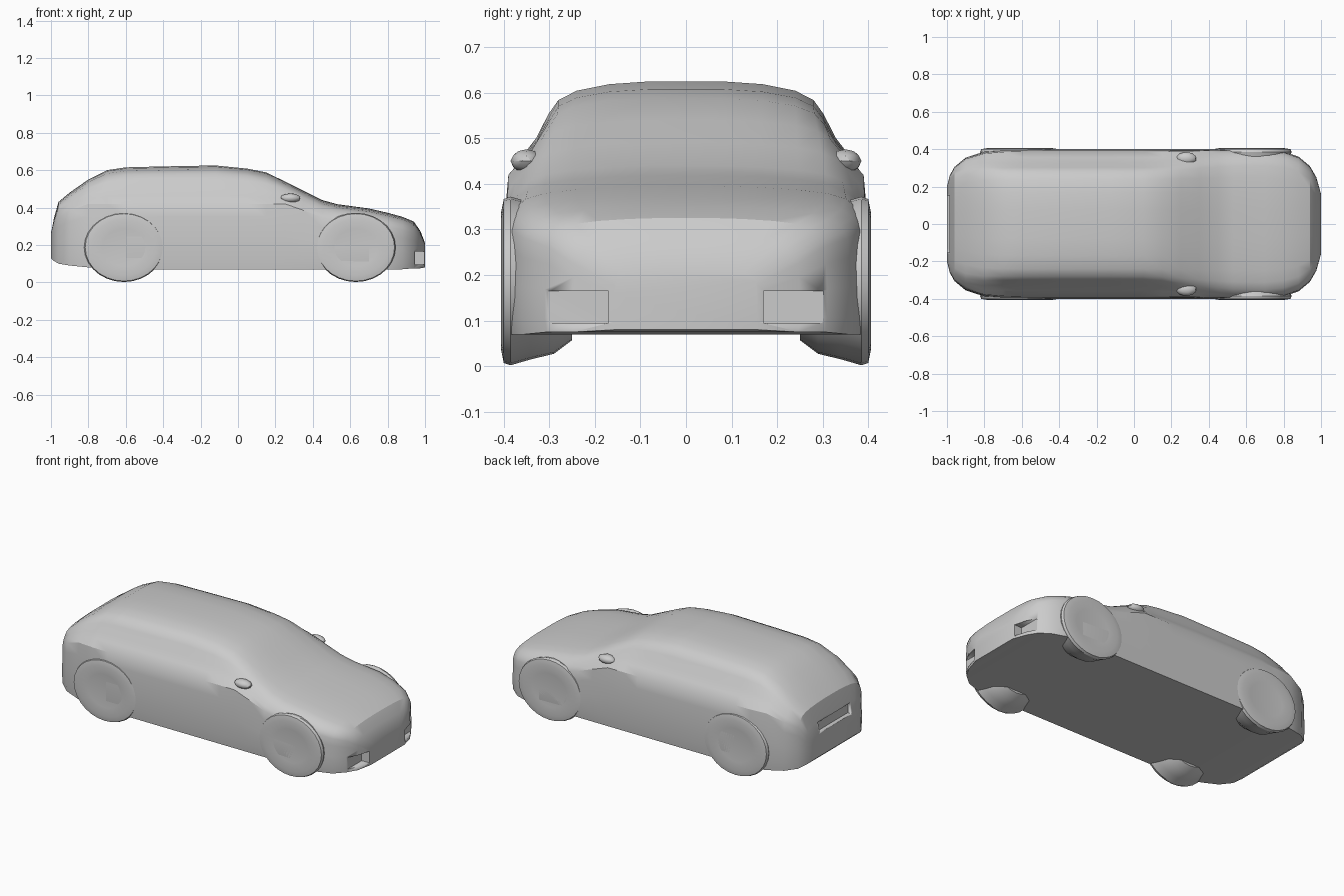
import bpy, bmesh, math
from mathutils import Matrix

cube = bpy.data.objects.get("Cube")
if cube:
    bpy.data.objects.remove(cube, do_unlink=True)

grey = bpy.data.materials.new("plain grey")
grey.use_nodes = True
colour = (0.6, 0.6, 0.6, 1)
grey.diffuse_color = colour
grey.node_tree.nodes["Principled BSDF"].inputs["Base Color"].default_value = colour


def finish(name, bm, angle=30):
    bmesh.ops.recalc_face_normals(bm, faces=bm.faces)
    mesh = bpy.data.meshes.new(name)
    bm.to_mesh(mesh)
    bm.free()
    mesh.materials.append(grey)
    obj = bpy.data.objects.new(name, mesh)
    bpy.context.collection.objects.link(obj)
    bpy.ops.object.select_all(action="DESELECT")
    obj.select_set(True)
    bpy.context.view_layer.objects.active = obj
    bpy.ops.object.shade_smooth_by_angle(angle=math.radians(angle))
    return obj


def loft(rings):
    """Closed rings of points, bridged in order and capped at both ends."""
    bm = bmesh.new()
    loops = [[bm.verts.new(p) for p in ring] for ring in rings]
    n = len(loops[0])
    for a, b in zip(loops, loops[1:]):
        for i in range(n):
            j = (i + 1) % n
            bm.faces.new((a[i], a[j], b[j], b[i]))
    bm.faces.new(loops[0])
    bm.faces.new(loops[-1])
    return bm


# Body stations from tail to nose: x, top height, half width, bottom height
STATIONS = [
    (-1, .27, .2, .13), (-.985, .34, .26, .115), (-.96, .43, .305, .1), (-.9, .48, .355, .09),
    (-.8, .55, .387, .08), (-.7, .6, .397, .07), (-.6, .615, .4, .07), (-.4, .62, .4, .07),
    (-.12, .625, .4, .07), (.05, .608, .4, .07), (.15, .588, .4, .07), (.25, .54, .4, .07),
    (.35, .49, .4, .07), (.45, .44, .4, .07), (.53, .418, .4, .07), (.7, .395, .4, .07),
    (.8, .372, .388, .07), (.88, .35, .36, .07), (.94, .325, .31, .075), (.975, .275, .25, .075),
    (1, .21, .16, .08),
]
# Upper section: height fraction, cabin width factor, bonnet width factor
UPPER = [
    (0, .97, .985), (.22, .89, .965), (.4, .82, .94), (.65, .755, .88),
    (.8, .7, .78), (.9, .6, .62), (.97, .42, .4), (1, .2, .2),
]
LOWER = [(0, .985), (.17, 1), (.5, 1), (.8, .99)]


def section(x, top, width, bottom):
    shoulder = min(.42, bottom + (top - bottom) * .75)
    cabin = max(0, min(1, (top - .4) / .2))
    half = [(width * f, bottom + (shoulder - bottom) * a) for a, f in LOWER]
    for c, g, h in UPPER:
        half.append((width * (h + (g - h) * cabin), shoulder + (top - shoulder) * c))
    return [(x, y, z) for y, z in half] + [(x, -y, z) for y, z in reversed(half)]


body = finish("body_shell", loft([section(*s) for s in STATIONS]))


def recess(centre, size):
    """Cut a box-shaped pocket into the body."""
    bm = bmesh.new()
    bmesh.ops.create_cube(bm, size=1, matrix=Matrix.Translation(centre) @ Matrix.Diagonal((*size, 1)))
    cutter = finish("pocket_cutter", bm)
    cutter.hide_render = True
    bpy.context.view_layer.objects.active = body
    mod = body.modifiers.new("pocket", "BOOLEAN")
    mod.operation, mod.object, mod.solver = "DIFFERENCE", cutter, "EXACT"
    bpy.ops.object.modifier_apply(modifier=mod.name)
    bpy.data.objects.remove(cutter, do_unlink=True)


# Lower bumper openings and the shallow rear plate pocket
for side in (-1, 1):
    recess((.99, side * .25, .13), (.09, .16, .07))
recess((-1, 0, .3), (.05, .3, .06))

# Wheels: shallow rounded drums: distance from centre line, radius
TYRE = [(.25, .13), (.29, .16), (.34, .172), (.385, .185), (.4, .18), (.406, .15), (.4, .1)]
for end, x in (("rear", -.61), ("front", .63)):
    for name, side in (("left", 1), ("right", -1)):
        rings = []
        for y, r in TYRE:
            angles = [math.tau * i / 28 for i in range(28)]
            rings.append([(x + 1.15 * r * math.cos(a), side * y, .187 + r * math.sin(a)) for a in angles])
        wheel = "_".join((end, name, "wheel"))
        finish(wheel, loft(rings))

# Door mirrors
for name, side in (("front_left_mirror", 1), ("front_right_mirror", -1)):
    bm = bmesh.new()
    place = Matrix.Translation((.28, side * .35, .45)) @ Matrix.Diagonal((.055, .035, .026, 1))
    bmesh.ops.create_icosphere(bm, subdivisions=2, radius=1, matrix=place)
    finish(name, bm)
